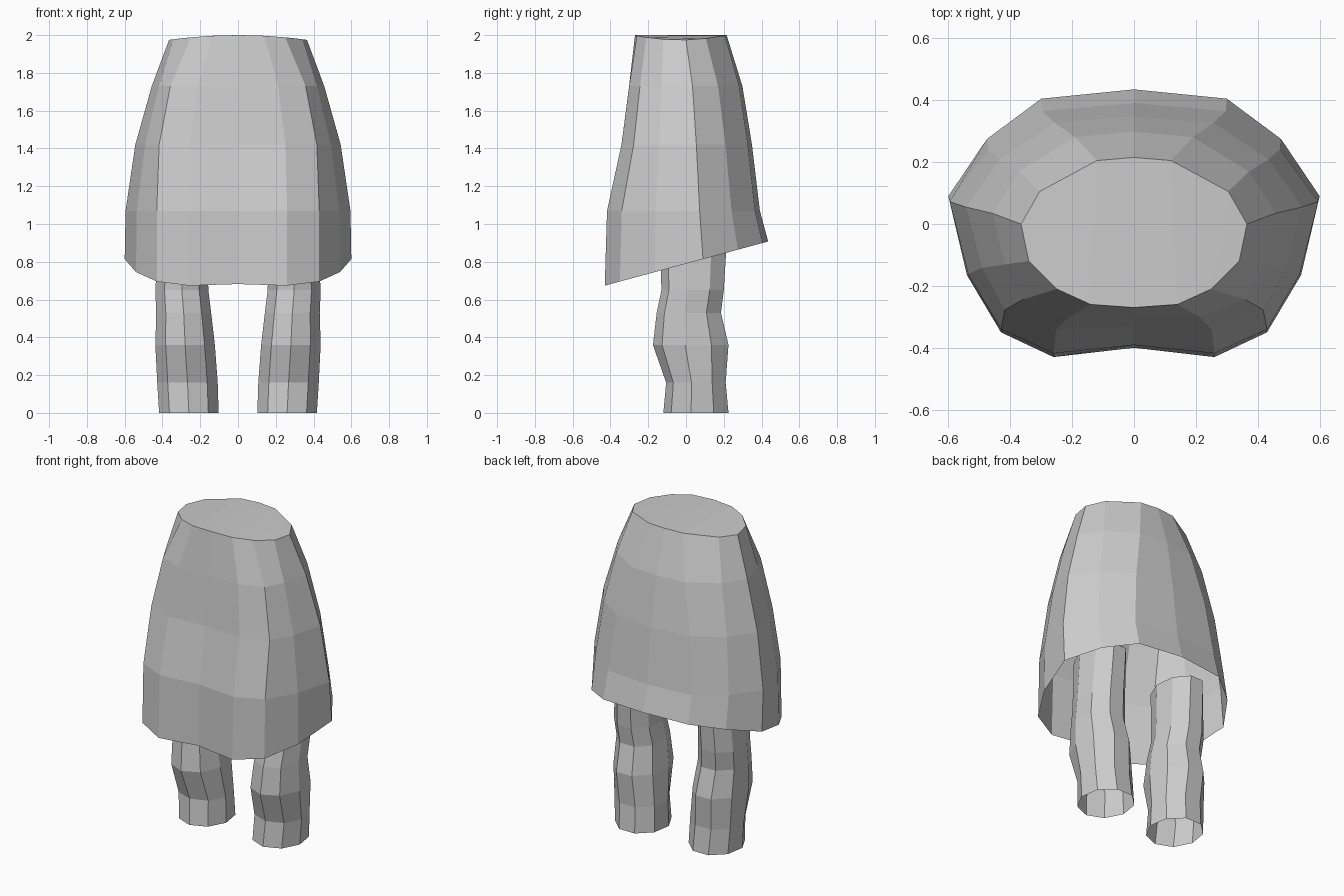
import bpy
import math

cube = bpy.data.objects.get("Cube")
if cube:
    bpy.data.objects.remove(cube, do_unlink=True)

# One plain material for everything
grey = bpy.data.materials.new("light grey")
grey.use_nodes = True
colour = (0.6, 0.6, 0.6, 1)
grey.diffuse_color = colour
grey.node_tree.nodes["Principled BSDF"].inputs["Base Color"].default_value = colour


def loft(name, rings, caps=()):
    """Join closed rings, listed from bottom to top, into a flat-shaded shell."""
    count = len(rings[0])
    verts = [point for ring in rings for point in ring]
    faces = list(caps)
    for level in range(len(rings) - 1):
        low, high = level * count, (level + 1) * count
        for i in range(count):
            j = (i + 1) % count
            faces.append((low + i, low + j, high + j, high + i))
    mesh = bpy.data.meshes.new(name)
    mesh.from_pydata(verts, [], faces)
    mesh.materials.append(grey)
    mesh.update()
    obj = bpy.data.objects.new(name, mesh)
    bpy.context.collection.objects.link(obj)
    return obj


def mirrored(half):
    """Complete a half outline that runs from front centre to back centre."""
    return half + [(-x, y, z) for x, y, z in reversed(half[1:-1])]


def mix(a, b, t):
    return a + (b - a) * t


# Skirt: half outlines of the waist and the hem
waist = [(0, -.27), (.14, -.26), (.25, -.21), (.34, -.12),
         (.365, 0), (.305, .105), (.12, .205), (0, .215)]
hem = [(0, -.40), (.26, -.43), (.43, -.35), (.54, -.165),
       (.60, .09), (.475, .275), (.30, .405), (0, .435)]

# Height, then the flare from waist to hem: front width, side width, front depth, back depth
flares = [(1.07, 1, .98, .93, .8),
          (1.42, .93, .76, .48, .61),
          (1.73, .6, .39, .24, .38)]

skirt_rings = [mirrored([(x, y, .79 + .27 * y) for x, y in hem])]
for z, front_width, side_width, front_depth, back_depth in flares:
    half = []
    for i, (top, bottom) in enumerate(zip(waist, hem)):
        width = front_width if i < 3 else side_width
        depth = front_depth if i < 4 else back_depth
        half.append((mix(top[0], bottom[0], width), mix(top[1], bottom[1], depth), z))
    skirt_rings.append(mirrored(half))
# The waist dips a little at the sides
skirt_rings.append(mirrored([(x, y, 2 - .19 * x * x) for x, y in waist]))

# Flat strips running front to back close the waist
around = len(skirt_rings[0])
last = len(waist) - 1
start = around * (len(skirt_rings) - 1)
strips = []
for i in range(last // 2):
    strips.append((i, i + 1, last - i - 1, last - i))
    strips.append(((around - i) % around, last + i, last + i + 1, around - i - 1))
caps = [tuple(start + k for k in strip) for strip in strips]
loft("skirt", skirt_rings, caps)

# Legs: height, inner side, outer side, front, back
leg_levels = [(0, .10, .42, -.12, .225),
              (.16, .105, .43, -.105, .21),
              (.36, .12, .44, -.175, .225),
              (.53, .14, .435, -.155, .185),
              (.65, .155, .44, -.13, .20),
              (.97, .16, .42, -.14, .22)]
SIDES = 9
for side, label in ((1, "left_leg"), (-1, "right_leg")):
    rings = []
    for z, inner, outer, front, back in leg_levels:
        ring = []
        for k in range(SIDES):
            angle = math.tau * k / SIDES
            x = mix(inner, outer, .5 + .5 * math.sin(angle))
            # Stretch so that the flat back edge reaches full depth
            y = mix(front, back, (1 - math.cos(angle)) / (1 + math.cos(math.pi / SIDES)))
            ring.append((side * x, y, z))
        rings.append(ring if side > 0 else ring[::-1])
    loft(label, rings)
